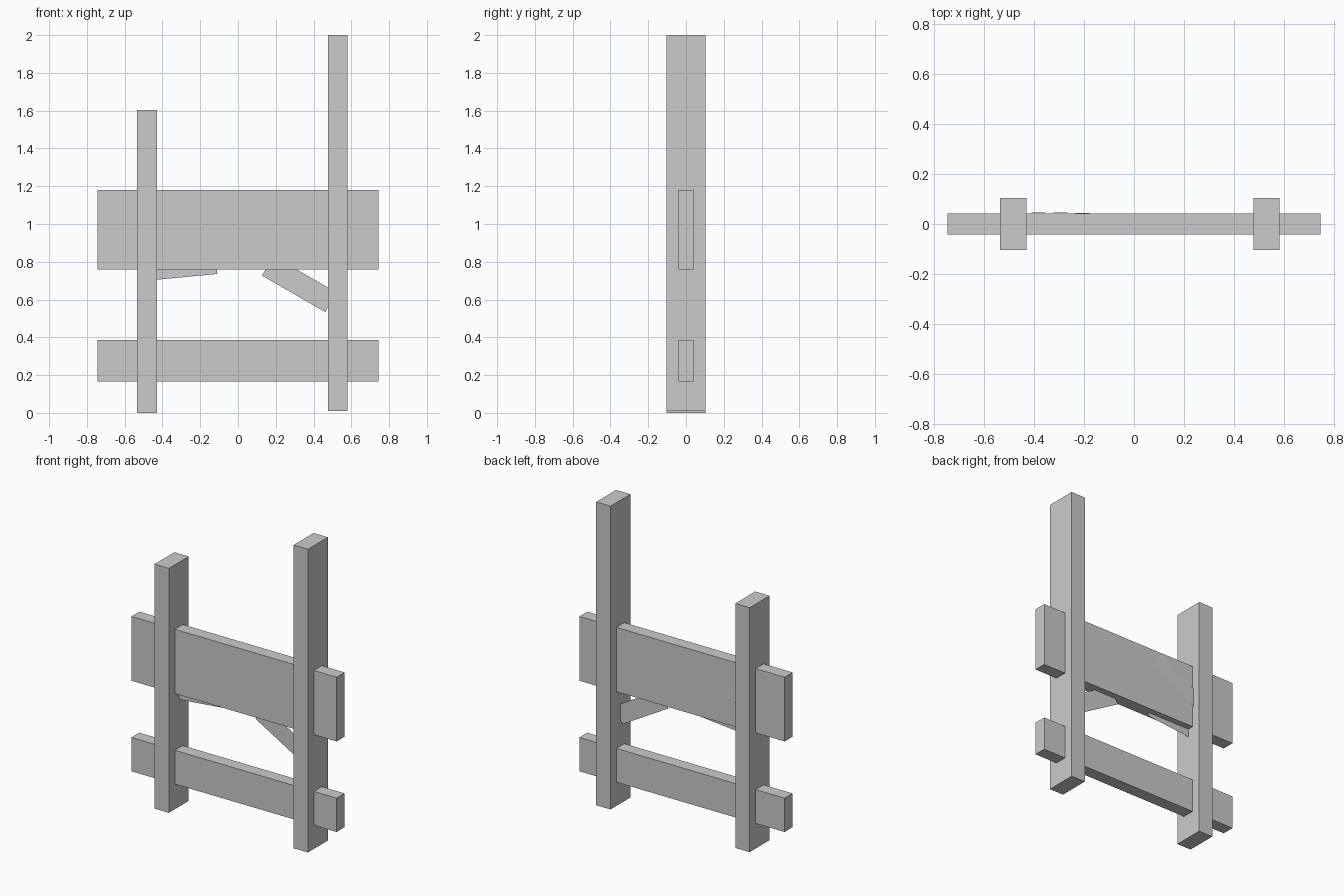
import bpy
import math

if "Cube" in bpy.data.objects:
    bpy.data.objects.remove(bpy.data.objects["Cube"])

grey = bpy.data.materials.new("plain grey")
grey.diffuse_color = (0.6, 0.6, 0.6, 1)
grey.use_nodes = True
grey.node_tree.nodes["Principled BSDF"].inputs["Base Color"].default_value = grey.diffuse_color


def make(name, verts, faces):
    mesh = bpy.data.meshes.new(name)
    mesh.from_pydata(verts, [], faces)
    mesh.materials.append(grey)
    obj = bpy.data.objects.new(name, mesh)
    bpy.context.collection.objects.link(obj)
    return obj


def box(name, x0, x1, depth, z0, z1):
    """Block centred on y = 0."""
    h = depth / 2
    verts = [(x, y, z) for x in (x0, x1) for y in (-h, h) for z in (z0, z1)]
    faces = [(0, 1, 3, 2), (4, 6, 7, 5), (0, 4, 5, 1),
             (2, 3, 7, 6), (0, 2, 6, 4), (1, 5, 7, 3)]
    return make(name, verts, faces)


def slat(name, x, z, angle, width, y0=0.0, y1=0.0, length=0.387):
    """Thin upright sheet: lower start corner, slope in degrees, y at each end."""
    a = math.radians(angle)
    dx, dz = math.cos(a) * length, math.sin(a) * length
    nx, nz = -math.sin(a) * width, math.cos(a) * width
    verts = [(x, y0, z), (x + dx, y1, z + dz),
             (x + dx + nx, y1, z + dz + nz), (x + nx, y0, z + nz)]
    return make(name, verts, [(0, 1, 2, 3)])


# Uprights
box("short_post", -0.534, -0.43, 0.206, 0.0, 1.604)
box("tall_post", 0.476, 0.58, 0.206, 0.01, 2.0)

# Horizontal boards
box("lower_rail", -0.745, 0.745, 0.082, 0.165, 0.387)
box("upper_rail", -0.745, 0.745, 0.082, 0.759, 1.181)

# Thin loose slats
slat("right_brace", 0.127, 0.727, -30, 0.12)
slat("left_brace", -0.495, 0.699, 5.4, 0.12)
slat("back_slat", -0.447, 0.886, 31, 0.108, 0.049, 0.0415)
